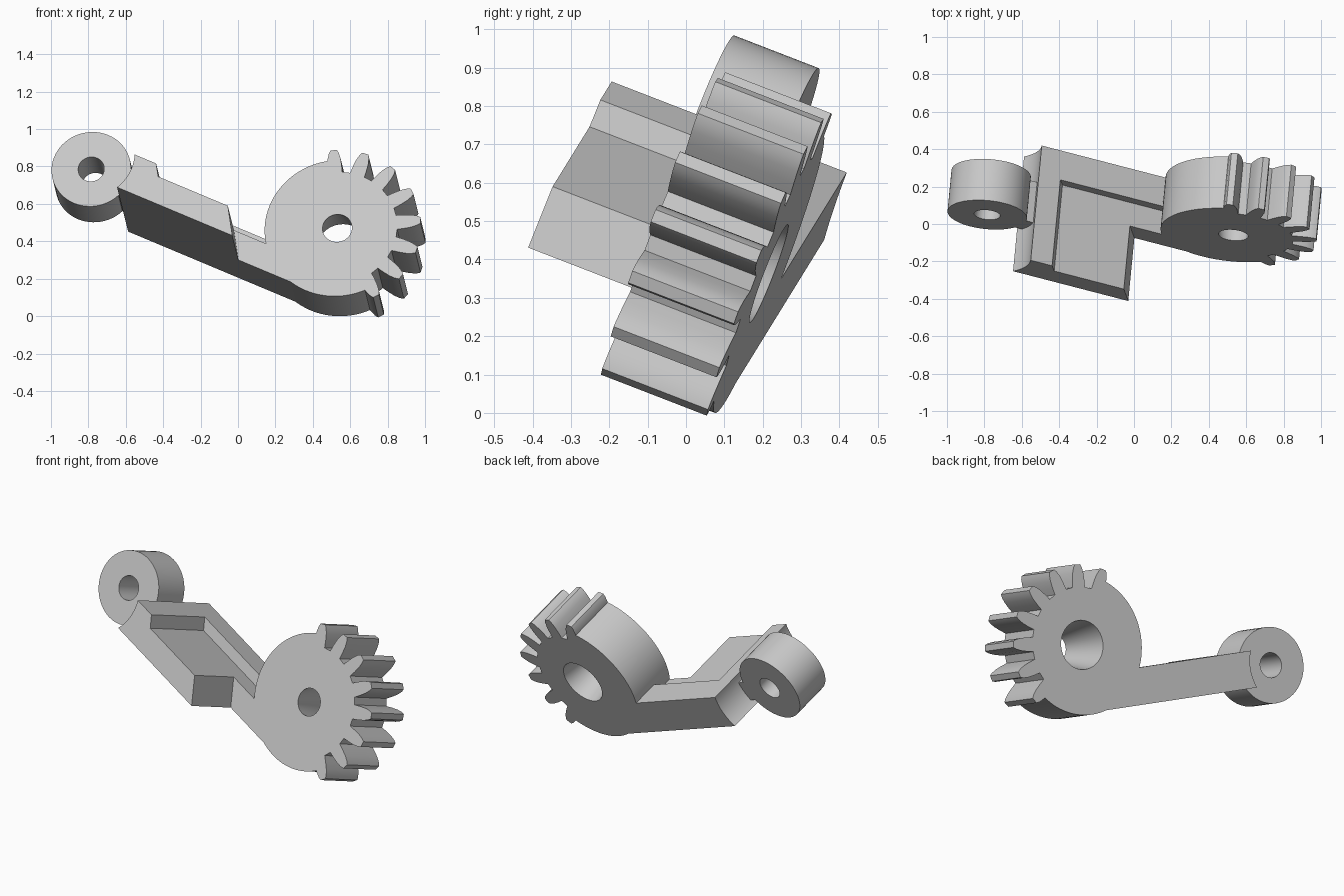
import bpy, bmesh
from math import sin, cos, pi, radians
from mathutils import Vector, Matrix

cube = bpy.data.objects.get("Cube")
if cube:
    bpy.data.objects.remove(cube, do_unlink=True)

# Tilted frame: arm length, arm height, and front-to-back shaft axis
U = Vector((0.897, -0.232, -0.376)).normalized()
A = Vector((0.09, 0.93, -0.36))
A = (A - U * A.dot(U)).normalized()
V = U.cross(A)
FRAME = Matrix((U, V, -A)).transposed().to_4x4()

steel = bpy.data.materials.new("plain grey")
steel.use_nodes = True
steel.diffuse_color = (0.58, 0.58, 0.58, 1)
steel.node_tree.nodes["Principled BSDF"].inputs["Base Color"].default_value = (0.58, 0.58, 0.58, 1)


def loft(name, front, back, a0, a1):
    """Solid between two matching outlines at shaft depths a0 and a1."""
    bm = bmesh.new()
    f = [bm.verts.new((u, v, -a0)) for u, v in front]
    b = [bm.verts.new((u, v, -a1)) for u, v in back]
    bm.faces.new(f)
    bm.faces.new(b[::-1])
    n = len(f)
    for i in range(n):
        j = (i + 1) % n
        bm.faces.new((f[i], b[i], b[j], f[j]))
    bmesh.ops.recalc_face_normals(bm, faces=bm.faces)
    mesh = bpy.data.meshes.new(name)
    bm.to_mesh(mesh)
    bm.free()
    mesh.materials.append(steel)
    ob = bpy.data.objects.new(name, mesh)
    bpy.context.collection.objects.link(ob)
    ob.matrix_world = FRAME
    return ob


def prism(name, outline, a0, a1):
    return loft(name, outline, outline, a0, a1)


def circle(c, r, n=64):
    return [(c[0] + r * cos(2 * pi * i / n), c[1] + r * sin(2 * pi * i / n)) for i in range(n)]


def combine(ob, tool, operation):
    """Apply a boolean and discard the tool."""
    mod = ob.modifiers.new("combine", 'BOOLEAN')
    mod.operation, mod.object, mod.solver = operation, tool, 'EXACT'
    tool.hide_render = True
    bpy.context.view_layer.update()
    result = bpy.data.meshes.new_from_object(ob.evaluated_get(bpy.context.evaluated_depsgraph_get()))
    ob.modifiers.clear()
    ob.data = result
    bpy.data.objects.remove(tool, do_unlink=True)


FRONT, BACK, STEP = -0.177, 0.12, -0.045
GEAR, ROLLER = (0.313, 0.614), (-1.011, 0.3455)
HUB, ROOT, TIP = 0.39, 0.322, 0.448
BOTTOM, FLOOR, TOP = 0.236, 0.38, 0.443

# Gear sector: eight teeth, the rest a plain round hub
FIRST, PITCH, TEETH = -36.5, 22.1, 8
polar = []
for i in range(TEETH):
    mid = FIRST + PITCH * i
    left = [(ROOT, 7.2), (0.36, 6.2), (0.40, 5.0), (0.43, 3.6), (TIP, 2.2)]
    start = [(r, mid - w) for r, w in left]
    end = [(r, mid + w) for r, w in reversed(left)]
    if i == 0:
        start = [(HUB, mid - 5.3)] + start[2:]
    if i == TEETH - 1:
        end = end[:-2] + [(HUB, mid + 5.3)]
    polar += start + end
last = FIRST + PITCH * (TEETH - 1) + 5.3
sweep = 360 + FIRST - 5.3 - last
polar += [(HUB, last + sweep * k / 48) for k in range(1, 48)]
outline = [(GEAR[0] + r * cos(radians(t)), GEAR[1] + r * sin(radians(t))) for r, t in polar]
gear = prism("gear_sector", outline, FRONT, BACK)

# Tapered shaft hole, wider at the back
slope = 0.058 / (BACK - FRONT)
bore = loft("bore_cutter", circle(GEAR, 0.079 - 0.05 * slope), circle(GEAR, 0.137 + 0.05 * slope),
            FRONT - 0.05, BACK + 0.05)
combine(gear, bore, 'DIFFERENCE')

# Arm: back rail, lower ledge up to the gear, and a forward tray with an end wall
wall = [(-0.605, FLOOR), (-0.648, TOP), (-0.82, TOP)]
arm = prism("arm", [(-0.82, BOTTOM), (0.22, BOTTOM), (0.22, TOP), (-0.82, TOP)], STEP, BACK)
ledge = prism("arm_ledge", [(-0.82, BOTTOM), (0.22, BOTTOM), (0.22, FLOOR)] + wall, FRONT, STEP)
combine(arm, ledge, 'UNION')
tray = prism("arm_tray", [(-0.82, BOTTOM), (-0.094, BOTTOM), (-0.19, FLOOR)] + wall, -0.54, FRONT)
combine(arm, tray, 'UNION')
combine(arm, prism("end_cutter", circle(ROLLER, 0.255, 96), -0.7, 0.3), 'DIFFERENCE')

# Roller with straight pin hole, and the neck holding it
R0, R1 = -0.307, -0.07
roller = prism("roller", circle(ROLLER, 0.213), R0, R1)
combine(roller, prism("pin_cutter", circle(ROLLER, 0.07, 48), -0.5, 0.1), 'DIFFERENCE')
neck = prism("roller_neck", [(-0.85, 0.27), (-0.74, 0.27), (-0.74, 0.395), (-0.85, 0.395)],
             R0 + 0.002, R1 - 0.002)

# Smooth the round walls and keep the edges crisp
for ob in (gear, arm, roller, neck):
    bpy.ops.object.select_all(action='DESELECT')
    ob.select_set(True)
    bpy.context.view_layer.objects.active = ob
    bpy.ops.object.shade_smooth_by_angle(angle=radians(25))
